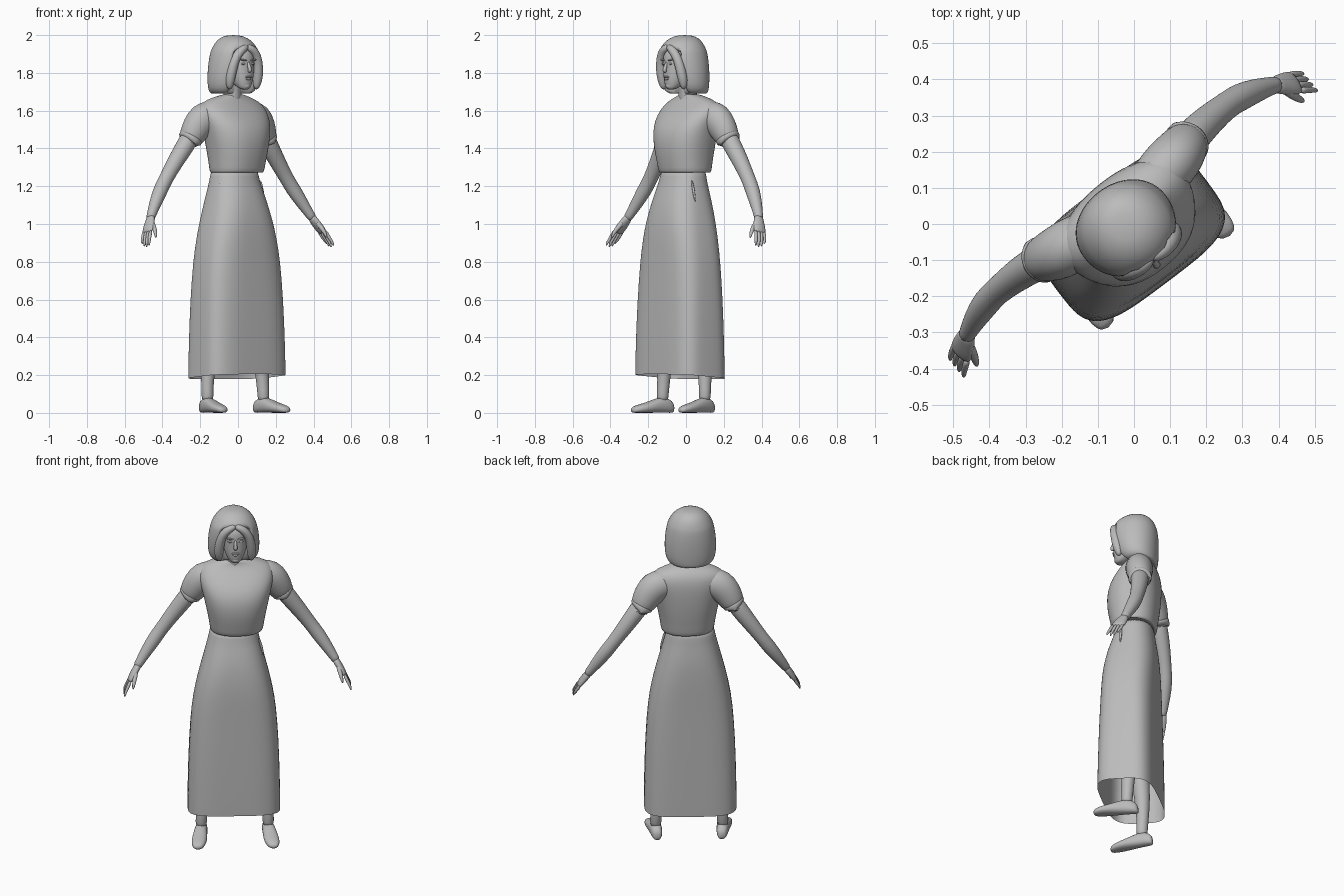
import bpy, bmesh, math
from mathutils import Vector, Matrix


# The figure is modelled facing -y, then turned; the shoulders twist slightly more than the hips
def turned(angle, shift):
    return Matrix.Rotation(math.radians(angle), 4, 'Z') @ Matrix.Translation((shift, 0, 0))


LOWER, UPPER = turned(37, -0.018), turned(39, -0.003)
TURN = LOWER
grey = bpy.data.materials.new("plain_grey")
grey.diffuse_color = (0.5, 0.5, 0.5, 1)


def spow(v, e):
    return math.copysign(abs(v) ** e, v)


def loft(name, rings, sides=24, caps=(True, True), tweak=None):
    """Skin superelliptic rings given as (centre, half axis U, half axis V, exponent)."""
    bm = bmesh.new()
    rows = []
    for c, u, v, n in rings:
        row = []
        for i in range(sides):
            a = 2 * math.pi * i / sides
            p = Vector(c) + Vector(u) * spow(math.cos(a), 2 / n) + Vector(v) * spow(math.sin(a), 2 / n)
            row.append(bm.verts.new(tweak(p) if tweak else p))
        rows.append(row)
    for r0, r1 in zip(rows, rows[1:]):
        for i in range(sides):
            j = (i + 1) % sides
            bm.faces.new((r0[i], r0[j], r1[j], r1[i]))
    if caps[0]:
        bm.faces.new(rows[0][::-1])
    if caps[1]:
        bm.faces.new(rows[-1])
    bmesh.ops.recalc_face_normals(bm, faces=bm.faces)
    bm.transform(TURN)
    me = bpy.data.meshes.new(name)
    bm.to_mesh(me)
    bm.free()
    me.materials.append(grey)
    for f in me.polygons:
        f.use_smooth = True
    ob = bpy.data.objects.new(name, me)
    bpy.context.collection.objects.link(ob)
    m = ob.modifiers.new("smooth", 'SUBSURF')
    m.levels = m.render_levels = 1
    return ob


def stack(name, rows, cx=0, **kw):
    """Horizontal rings: (z, centre y, half width, half depth, exponent)."""
    return loft(name, [((cx, cy, z), (a, 0, 0), (0, b, 0), n) for z, cy, a, b, n in rows], **kw)


def tube(name, pts, radii, sides=16, **kw):
    """Round or oval rings square to a path; radii are numbers or (across, along y)."""
    pts = [Vector(p) for p in pts]
    rings = []
    for i, p in enumerate(pts):
        t = (pts[min(i + 1, len(pts) - 1)] - pts[max(i - 1, 0)]).normalized()
        v = Vector((0, 1, 0))
        v = (v - t * v.dot(t)).normalized()
        u = v.cross(t)
        r = radii[i] if isinstance(radii[i], tuple) else (radii[i], radii[i])
        rings.append((p, u * r[0], v * r[1], 2))
    return loft(name, rings, sides, **kw)


def blob(name, c, size, tilt=0):
    """Small ellipsoid."""
    rows = []
    for k in range(7):
        a = math.pi * (k + 0.3) / 6.6
        x = -math.cos(a) * size[0]
        s = math.sin(a)
        rows.append(((c[0] + x, c[1], c[2] + x * tilt), (0, size[1] * s, 0), (0, 0, size[2] * s), 2))
    return loft(name, rows, 10)


# Long boxy skirt, open at the hem, which dips a little toward the back
def hem(p):
    if p.z < 0.3:
        p.z -= 0.08 * p.y
    return p


stack("skirt", [
    (0.19, -0.022, 0.257, 0.162, 3.8), (0.22, -0.022, 0.257, 0.162, 3.8),
    (0.40, -0.022, 0.254, 0.160, 3.7), (0.60, -0.021, 0.248, 0.157, 3.5),
    (0.80, -0.020, 0.235, 0.153, 3.2), (0.92, -0.019, 0.215, 0.152, 3.0),
    (1.02, -0.016, 0.192, 0.148, 2.8), (1.12, -0.010, 0.166, 0.137, 2.5),
    (1.20, -0.004, 0.146, 0.118, 2.3), (1.25, 0, 0.134, 0.108, 2.2),
    (1.30, 0, 0.130, 0.105, 2.2)], cx=-0.006, sides=48, caps=(False, True), tweak=hem)

# Neck and face
tube("neck", [(0, 0.035, 1.62), (0, 0.025, 1.69), (0, 0.012, 1.74), (0, 0.0, 1.80)],
     [0.062, 0.047, 0.044, 0.046])
stack("face", [
    (1.712, -0.088, 0.016, 0.014, 2), (1.718, -0.080, 0.032, 0.030, 2),
    (1.745, -0.062, 0.050, 0.054, 2.1), (1.78, -0.050, 0.063, 0.070, 2.2),
    (1.83, -0.042, 0.072, 0.075, 2.2), (1.87, -0.038, 0.074, 0.083, 2.2),
    (1.91, -0.032, 0.070, 0.083, 2.1), (1.95, -0.020, 0.050, 0.062, 2)])
tube("nose", [(0, -0.112, 1.862), (0, -0.122, 1.835), (0, -0.133, 1.812), (0, -0.118, 1.803)],
     [0.007, 0.009, 0.013, 0.008], sides=10)
blob("upper_lip", (0, -0.117, 1.778), (0.022, 0.009, 0.006))
blob("lower_lip", (0, -0.115, 1.768), (0.018, 0.009, 0.007))
blob("chin", (0, -0.100, 1.732), (0.022, 0.016, 0.018))


# Bob of hair, hollowed in front of the face
def face_opening(p):
    if p.y < 0 and abs(p.x) < 0.075 and p.z < 1.91:
        p.y *= 0.25
    return p


stack("hair", [
    (1.695, 0.040, 0.080, 0.065, 2), (1.686, 0.034, 0.110, 0.088, 2.1),
    (1.705, 0.022, 0.131, 0.103, 2.1), (1.74, 0.014, 0.142, 0.115, 2.1),
    (1.80, 0.006, 0.144, 0.125, 2.1), (1.86, 0.001, 0.138, 0.129, 2.1),
    (1.905, -0.002, 0.128, 0.127, 2.1), (1.92, -0.003, 0.123, 0.124, 2.1),
    (1.955, 0.0, 0.105, 0.109, 2), (1.985, 0.006, 0.074, 0.080, 2),
    (2.0, 0.010, 0.032, 0.038, 2)], cx=-0.006, sides=40, tweak=face_opening)

for s, side in ((1, "left"), (-1, "right")):
    def flip(pts):
        return [(s * x, y, z) for x, y, z in pts]

    TURN = LOWER
    # Locks sweeping from the parting over the forehead and down beside the face
    tube(side + "_front_lock", flip([(-0.005, -0.100, 1.940), (0.025, -0.108, 1.930), (0.056, -0.104, 1.906),
                                     (0.078, -0.096, 1.865), (0.088, -0.086, 1.81),
                                     (0.092, -0.074, 1.76), (0.088, -0.066, 1.71)]),
         [0.014, 0.021, 0.024, 0.025, 0.027, 0.027, 0.013])
    # Eyes and brows
    blob(side + "_eye", (s * 0.030, -0.112, 1.848), (0.014, 0.006, 0.006))
    blob(side + "_brow", (s * 0.032, -0.115, 1.868), (0.022, 0.008, 0.005), s * 0.1)

    # Pocket edge on the hip
    tube(side + "_pocket_edge", flip([(0.131, -0.047, 1.235), (0.145, -0.046, 1.18), (0.160, -0.045, 1.115)]),
         [0.004, 0.009, 0.004], sides=8)

    # Leg and shoe
    tube(side + "_leg", flip([(0.10, -0.01, 0.95), (0.14, -0.015, 0.55), (0.166, 0.0, 0.36),
                              (0.179, 0.005, 0.22), (0.185, 0.0, 0.12), (0.186, -0.003, 0.05)]),
         [0.075, 0.055, 0.050, 0.038, 0.031, 0.034])
    loft(side + "_shoe", [((s * (0.186 - 0.13 * y), y, h / 2), (w, 0, 0), (0, 0, h / 2), 2.4)
                          for y, w, h in ((0.062, 0.016, 0.040), (0.048, 0.030, 0.068), (0.004, 0.035, 0.088),
                                          (-0.05, 0.039, 0.074), (-0.10, 0.044, 0.054),
                                          (-0.155, 0.039, 0.042), (-0.187, 0.020, 0.026))], 16)

    TURN = UPPER
    # Short sleeve with a folded cuff
    tube(side + "_sleeve", flip([(0.07, 0.048, 1.570), (0.132, 0.056, 1.572), (0.184, 0.065, 1.557),
                                 (0.222, 0.073, 1.510), (0.249, 0.081, 1.460), (0.261, 0.085, 1.438)]),
         [(0.065, 0.060), (0.086, 0.076), (0.092, 0.078), (0.082, 0.073), (0.068, 0.065), (0.060, 0.058)],
         sides=24)
    tube(side + "_cuff", flip([(0.245, 0.080, 1.468), (0.250, 0.081, 1.460), (0.265, 0.086, 1.432),
                               (0.269, 0.087, 1.425), (0.263, 0.086, 1.436)]),
         [0.060, 0.067, 0.065, 0.060, 0.046], sides=24)

    # Bare arm
    tube(side + "_arm", flip([(0.23, 0.077, 1.50), (0.282, 0.087, 1.42), (0.348, 0.094, 1.33),
                              (0.415, 0.094, 1.235), (0.450, 0.089, 1.185), (0.501, 0.074, 1.11),
                              (0.543, 0.056, 1.045), (0.555, 0.050, 1.025)]),
         [0.050, 0.050, 0.044, 0.037, 0.040, 0.033, 0.024, 0.024], sides=20)

    # Hand: palm, four fingers and thumb
    tube(side + "_palm", flip([(0.543, 0.056, 1.045), (0.557, 0.047, 1.02), (0.576, 0.035, 0.99),
                               (0.594, 0.024, 0.962), (0.599, 0.021, 0.952)]),
         [(0.020, 0.023), (0.020, 0.029), (0.019, 0.036), (0.015, 0.037), (0.009, 0.031)])
    for k, drop in enumerate((0.008, 0, 0.004, 0.018)):
        o = (k - 1.5) * 0.018
        tube(f"{side}_finger_{k + 1}", flip([(0.592, 0.025 + o, 0.968), (0.611, 0.014 + o * 1.05, 0.930),
                                             (0.625, 0.003 + o * 1.1, 0.898 + drop * 0.6),
                                             (0.629, -0.003 + o * 1.1, 0.876 + drop)]),
             [0.011, 0.010, 0.008, 0.004], sides=8)
    tube(side + "_thumb", flip([(0.559, 0.034, 1.015), (0.568, 0.002, 0.985),
                                (0.577, -0.022, 0.955), (0.582, -0.032, 0.925)]),
         [0.014, 0.014, 0.011, 0.005], sides=8)

# Blouse body with a loose hem over the waistband
stack("blouse", [
    (1.285, 0, 0.125, 0.100, 2.2), (1.268, 0, 0.140, 0.114, 2.2),
    (1.275, 0, 0.148, 0.124, 2.3), (1.32, -0.002, 0.153, 0.130, 2.3),
    (1.38, -0.004, 0.164, 0.141, 2.3), (1.45, -0.003, 0.179, 0.147, 2.3),
    (1.52, 0.005, 0.194, 0.142, 2.3), (1.58, 0.027, 0.210, 0.119, 2.3),
    (1.63, 0.046, 0.202, 0.090, 2.2), (1.660, 0.048, 0.155, 0.066, 2.1),
    (1.682, 0.034, 0.075, 0.052, 2), (1.688, 0.028, 0.045, 0.040, 2)], cx=-0.005, sides=36)
